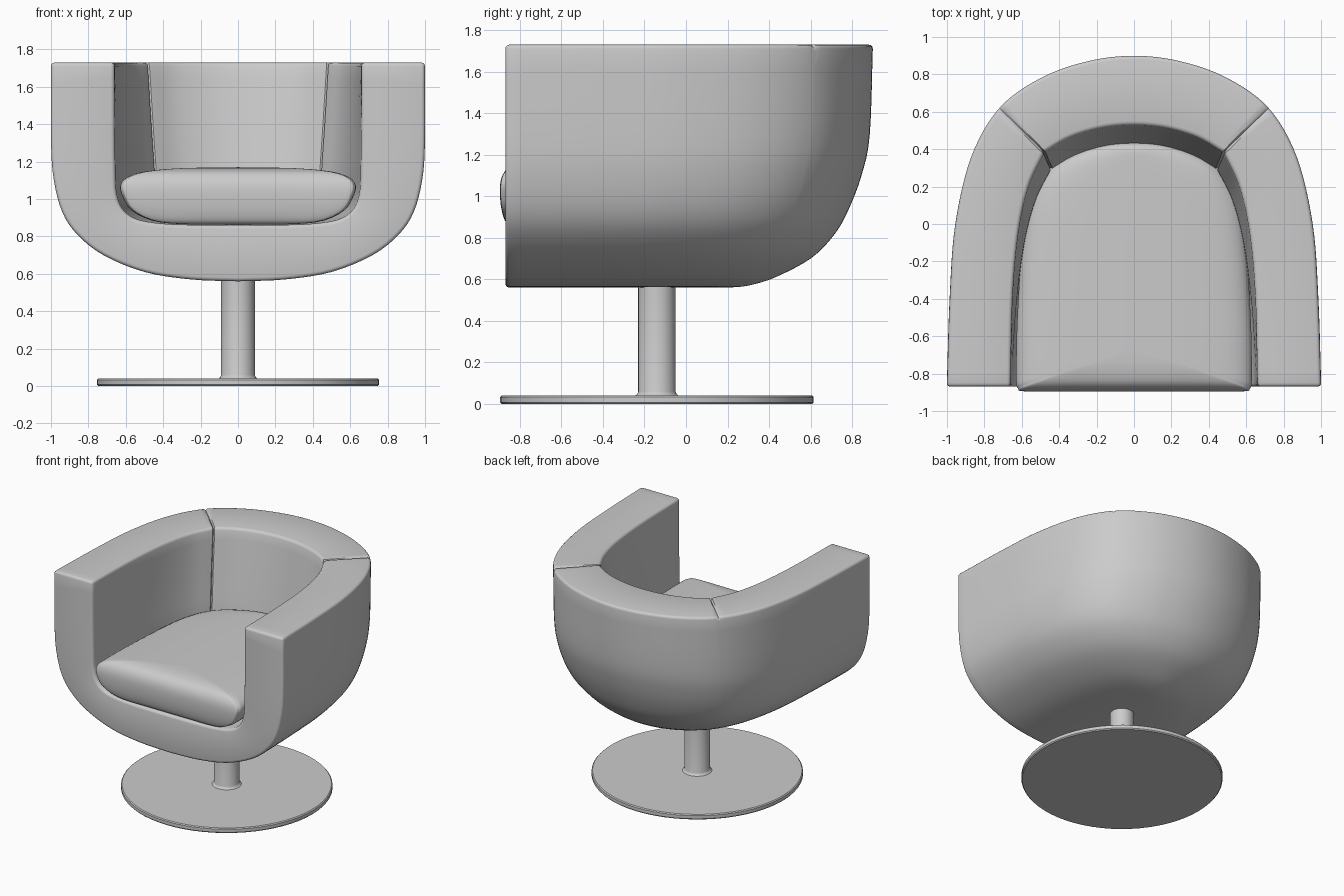
import bpy, bmesh, math
from mathutils import Vector

if "Cube" in bpy.data.objects:
    bpy.data.objects.remove(bpy.data.objects["Cube"])

FRONT = -0.87


def spline(pts, n):
    """Catmull-Rom through pts with n samples per segment."""
    p = [Vector(q) for q in pts]
    p = [2 * p[0] - p[1]] + p + [2 * p[-1] - p[-2]]
    out = []
    for i in range(1, len(p) - 2):
        a, b, c, d = p[i - 1:i + 3]
        for k in range(n):
            t = k / n
            out.append(b + 0.5 * t * (c - a + t * (2 * a - 5 * b + 4 * c - d + t * (3 * (b - c) + d - a))))
    return out + [p[-2]]


def mirrored(half):
    return half + [(-x, y) for x, y in reversed(half[:-1])]


def grid_faces(bm, rings, closed=False):
    rows = [[bm.verts.new(co) for co in r] for r in rings]
    n = len(rows[0])
    for a, b in zip(rows, rows[1:]):
        for j in range(n if closed else n - 1):
            k = (j + 1) % n
            bm.faces.new((a[j], a[k], b[k], b[j]))
    return rows


def clean(bm):
    bmesh.ops.remove_doubles(bm, verts=bm.verts, dist=1e-4)
    bmesh.ops.dissolve_degenerate(bm, edges=bm.edges, dist=1e-5)
    bmesh.ops.recalc_face_normals(bm, faces=bm.faces)


def finish(bm, name, angle=40):
    me = bpy.data.meshes.new(name)
    bm.to_mesh(me)
    bm.free()
    ob = bpy.data.objects.new(name, me)
    bpy.context.collection.objects.link(ob)
    bpy.ops.object.select_all(action='DESELECT')
    ob.select_set(True)
    bpy.context.view_layer.objects.active = ob
    bpy.ops.object.shade_smooth_by_angle(angle=math.radians(angle))
    return ob


# --- Shell plan outlines: arm side, seam corner, back ---
outer_plan = spline(mirrored([(1, FRONT), (.985, -.4), (.955, 0), (.87, .36), (.72, .62),
                              (.5, .78), (.25, .87), (0, .9)]), 6)
inner_half = [(.66, FRONT), (.65, -.4), (.62, -.05), (.565, .2), (.48, .385),
              (.34, .465), (.17, .515), (0, .53)]
ip = mirrored(inner_half)
inner_plan = spline(ip[:5], 6)[:-1] + spline(ip[4:11], 6)[:-1] + spline(ip[10:], 6)
S1, S2 = 24, 60


def add_seam_columns(plan):
    out = []
    for i, p in enumerate(plan):
        if i in (S1, S2):
            out += [p.lerp(plan[i - 1], .25), p, p.lerp(plan[i + 1], .25)]
        else:
            out.append(p)
    return out


outer_plan, inner_plan = add_seam_columns(outer_plan), add_seam_columns(inner_plan)
SEAMS = (S1 + 1, S2 + 3)


def level(plan, w, back, z, top_back, taper=0):
    """One horizontal contour: plan scaled to width w and back position."""
    ring = []
    for x, y in plan:
        v = (y - FRONT) / (top_back - FRONT)
        ring.append(Vector((x * w * (1 - taper * v), FRONT + (back - FRONT) * v, z)))
    return ring


# width factor, back y, height
outer_prof = spline([(0, .2, .56), (.25, .3, .57), (.5, .43, .61), (.72, .60, .70), (.86, .71, .81),
                     (.94, .78, .93), (.985, .845, 1.1), (1, .885, 1.3), (1, .9, 1.73)], 4)
inner_prof = spline([(0, .1, .86), (.45, .25, .863), (.7, .34, .875), (.85, .38, .9), (.94, .405, .95),
                     (.985, .42, 1.03), (.995, .435, 1.15), (1, .475, 1.4), (1, .53, 1.73)], 4)
outer = [level(outer_plan, *p, .9) for p in outer_prof]
inner = [level(inner_plan, *p, .53, .08 * min(1, (1.73 - p[2]) / .56)) for p in inner_prof]

# Stitched seam grooves on the top and inner wall
for s in SEAMS:
    outer[-1][s].z -= .01
    inner[-1][s].z -= .012
    for r in inner[20:]:
        r[s] += Vector((math.copysign(.009, r[s].x), .009, 0))

bm = bmesh.new()
rows = grid_faces(bm, outer + inner[::-1])
m = len(outer)
for col in (0, -1):                       # flat U-shaped front
    for i in range(m - 1):
        o0, o1, i1, i0 = rows[i][col], rows[i + 1][col], rows[-2 - i][col], rows[-1 - i][col]
        bm.faces.new((o0, o1, i1, i0))
clean(bm)


def is_rim(e):
    a, b = (v.co for v in e.verts)
    front = a.y < FRONT + .001 and b.y < FRONT + .001
    top = min(a.z, b.z) > 1.7 and e.calc_length() < .15
    return (front or top) and len(e.link_faces) == 2 and e.calc_face_angle(0) > .8


bmesh.ops.bevel(bm, geom=[e for e in bm.edges if is_rim(e)], offset=.02, segments=3,
                profile=.5, affect='EDGES', clamp_overlap=True)
finish(bm, "shell")

# --- Seat cushion: rounded plan lofted through levels ---
half = [(0, 0), (.5, 0), (.92, 0), (.985, .012), (1, .06), (.99, .3), (.945, .6), (.87, .78),
        (.7, .905), (.35, .982), (0, 1)]
plan = spline(mirrored(half), 4)[:-1]
# half width, front y, back y, height
levels = spline([(0, -.83, .36, .862), (.3, -.85, .38, .866), (.46, -.872, .4, .885), (.57, -.888, .42, .94),
                 (.615, -.895, .435, 1.01), (.63, -.892, .44, 1.07), (.595, -.875, .435, 1.115),
                 (.5, -.84, .425, 1.147), (.3, -.77, .4, 1.165), (0, -.68, .36, 1.17)], 3)
bm = bmesh.new()
grid_faces(bm, [[(x * w, f + (b - f) * v, z) for x, v in plan] for w, f, b, z in levels], True)
clean(bm)
finish(bm, "seat_cushion", 60)


# --- Swivel base ---
def lathe(name, prof, y, n=64):
    bm = bmesh.new()
    rings = [[(r * math.cos(2 * math.pi * k / n), y + r * math.sin(2 * math.pi * k / n), z)
              for k in range(n)] for r, z in prof]
    grid_faces(bm, rings, True)
    clean(bm)
    finish(bm, name)


lathe("base_disc", [(0, 0), (.748, 0), (.755, .008), (.755, .033), (.748, .04), (0, .04)], -.14)
lathe("pedestal_post", [(0, .03), (.105, .04), (.095, .047), (.09, .06), (.09, .6), (0, .6)], -.14)
